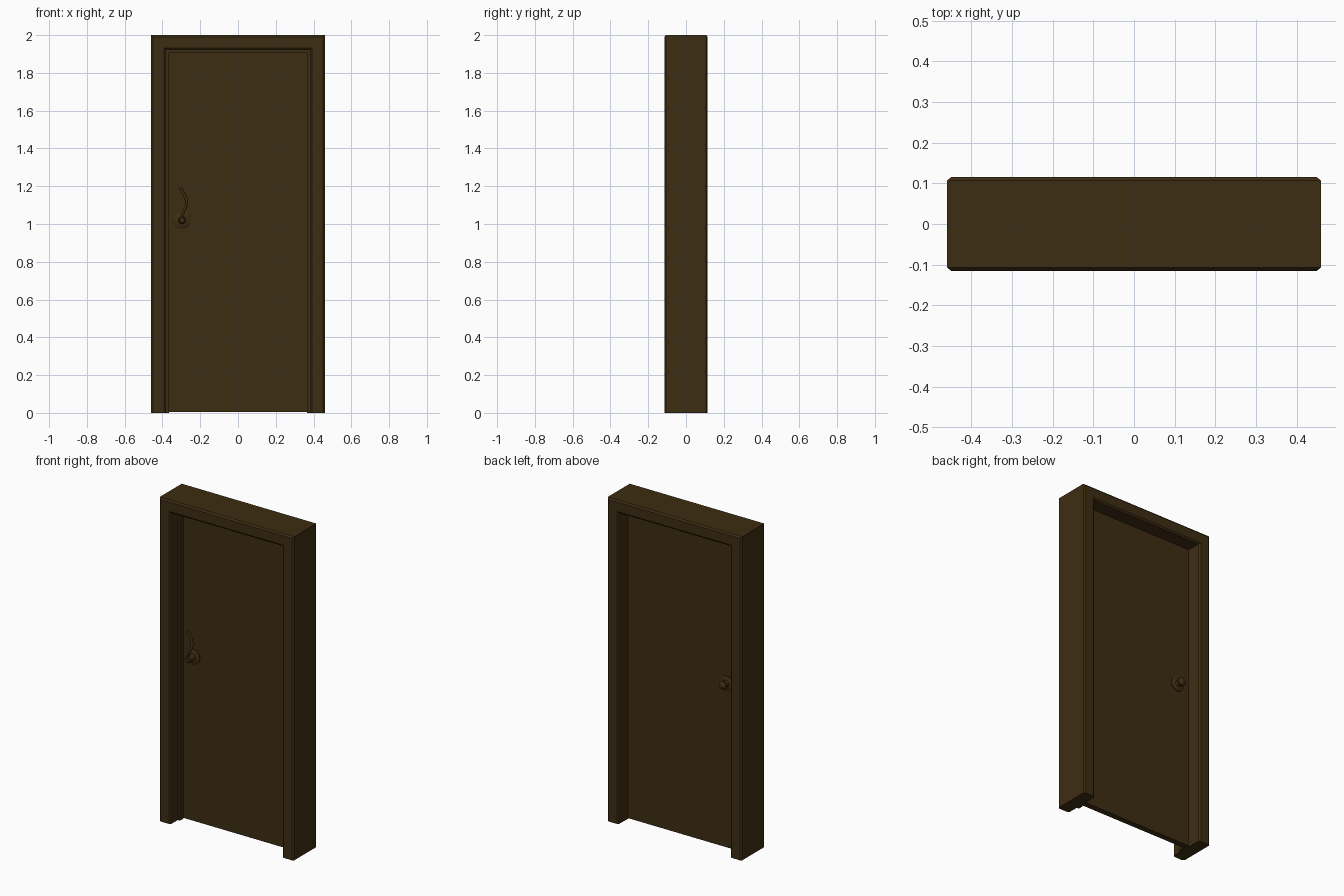
import bpy, bmesh, math
from mathutils import Matrix, Vector

if "Cube" in bpy.data.objects:
    bpy.data.objects.remove(bpy.data.objects["Cube"])

brown = bpy.data.materials.new("dark brown")
brown.diffuse_color = (0.048, 0.026, 0.006, 1)
brown.use_nodes = True
brown.node_tree.nodes["Principled BSDF"].inputs["Base Color"].default_value = brown.diffuse_color


def finish(bm, name, smooth=None):
    bmesh.ops.recalc_face_normals(bm, faces=bm.faces)
    me = bpy.data.meshes.new(name)
    bm.to_mesh(me)
    bm.free()
    me.materials.append(brown)
    ob = bpy.data.objects.new(name, me)
    bpy.context.collection.objects.link(ob)
    if smooth:
        bpy.ops.object.select_all(action='DESELECT')
        ob.select_set(True)
        bpy.context.view_layer.objects.active = ob
        bpy.ops.object.shade_smooth_by_angle(angle=math.radians(smooth))
    return ob


# Frame: section (inward distance, y) swept with mitres up, across and down
section = [(0, -.107), (.01, -.115), (.068, -.115), (.078, -.107), (.08, -.045),
           (.094, -.045), (.094, -.012), (.08, -.012), (.078, .107),
           (.068, .115), (.01, .115), (0, .107)]
bm = bmesh.new()
rings = []
for side, top in ((-1, 0), (-1, 1), (1, 1), (1, 0)):
    rings.append([bm.verts.new((side * (.46 - d), y, top * (2 - d))) for d, y in section])
n = len(section)
for a, b in zip(rings, rings[1:]):
    for i in range(n):
        j = (i + 1) % n
        bm.faces.new((a[i], a[j], b[j], b[i]))
bm.faces.new(rings[0])
bm.faces.new(rings[-1])
finish(bm, "door_frame")

# Door leaf, resting behind the stop strip
bm = bmesh.new()
bmesh.ops.create_cube(bm, size=1, matrix=Matrix.Translation((0, .007, .9625))
                      @ Matrix.Diagonal((.758, .036, 1.915, 1)))
finish(bm, "door_leaf")


# Turned parts: profile of (radius, distance out from the door)
def turned(name, profile, direction, face_y, x=-.296, z=1.02, sides=24):
    bm = bmesh.new()
    prev = None
    for r, out in profile:
        ring = [bm.verts.new((x + r * math.cos(2 * math.pi * k / sides),
                              face_y + direction * out,
                              z + r * math.sin(2 * math.pi * k / sides)))
                for k in range(sides)]
        if prev:
            for k in range(sides):
                m = (k + 1) % sides
                bm.faces.new((prev[k], prev[m], ring[m], ring[k]))
        else:
            bm.faces.new(ring)
        prev = ring
    bm.faces.new(prev)
    return finish(bm, name, 35)


rose = [(.045, -.003), (.045, .005), (.038, .01), (.02, .011)]
turned("front_rose_and_hub", rose + [(.018, .04), (.018, .058), (.012, .063)], -1, -.011)
turned("back_rose_and_knob", rose + [(.014, .02), (.02, .026), (.025, .034),
                                     (.025, .042), (.018, .05), (.008, .053)], 1, .025)

# Lever: bent bar rising from the hub
cu = bpy.data.curves.new("lever_handle", 'CURVE')
cu.dimensions = '3D'
cu.bevel_depth = .008
cu.bevel_resolution = 2
cu.use_fill_caps = True
cu.resolution_u = 6
path = [(-.296, -.064, 1.02), (-.292, -.068, 1.055), (-.272, -.06, 1.115),
        (-.285, -.054, 1.155), (-.305, -.052, 1.193)]
sp = cu.splines.new('BEZIER')
sp.bezier_points.add(len(path) - 1)
for p, co in zip(sp.bezier_points, path):
    p.co = co
    p.handle_left_type = p.handle_right_type = 'AUTO'
cu.materials.append(brown)
bpy.context.collection.objects.link(bpy.data.objects.new("lever_handle", cu))
